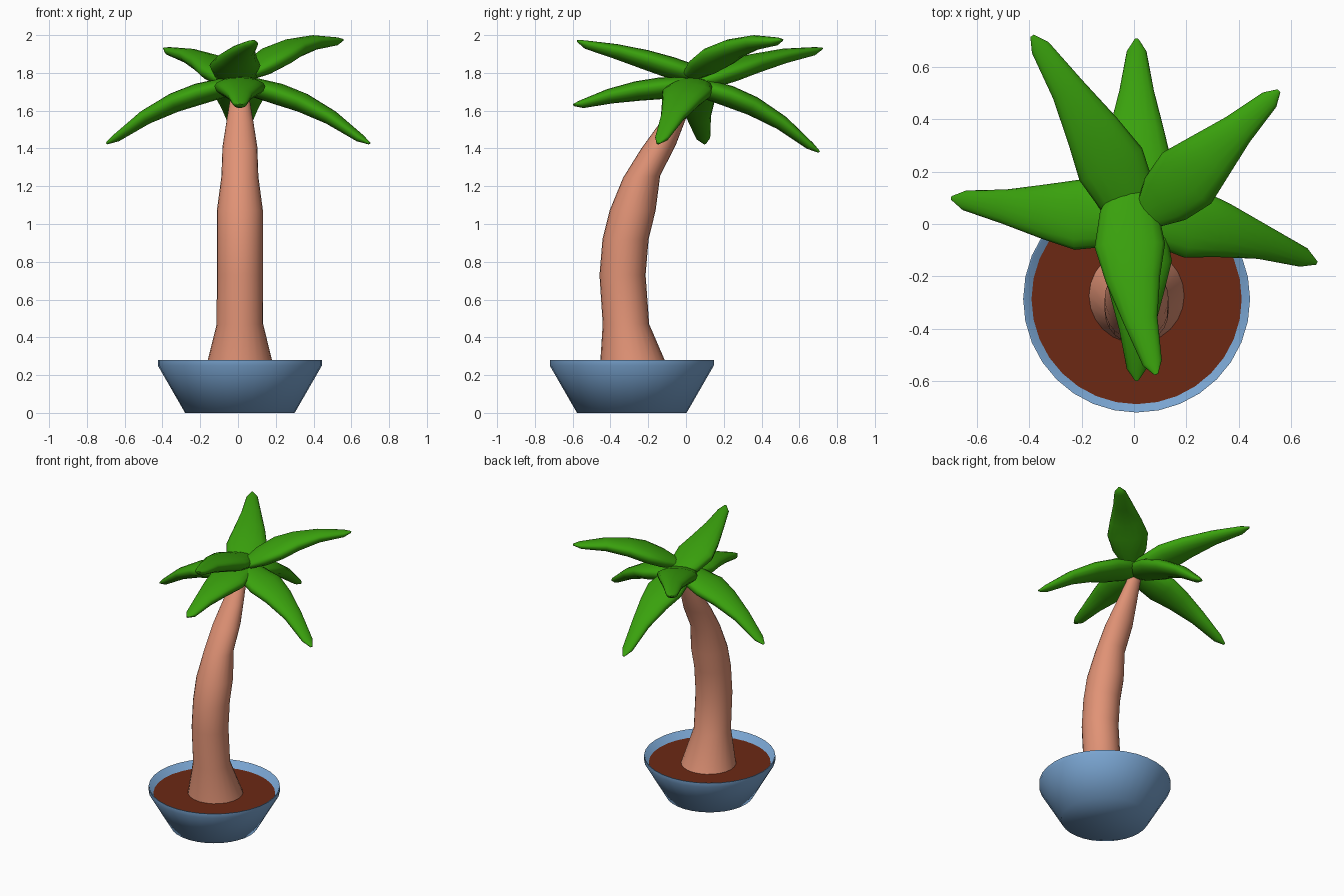
import bpy, math
from mathutils import Vector

if "Cube" in bpy.data.objects:
    bpy.data.objects.remove(bpy.data.objects["Cube"])

CX, CY = 0.01, -0.287  # pot centre


def material(name, rgb):
    m = bpy.data.materials.new(name)
    m.diffuse_color = (*rgb, 1)
    m.use_nodes = True
    m.node_tree.nodes["Principled BSDF"].inputs["Base Color"].default_value = m.diffuse_color
    return m


LEAF = material("leaf_green", (0.042, 0.36, 0.004))
BARK = material("bark", (0.75, 0.29, 0.18))
GLAZE = material("blue_glaze", (0.19, 0.37, 0.63))
EARTH = material("earth", (0.15, 0.022, 0.007))


def loft(name, rings, mat, angle):
    """Skin a list of equal-length closed rings and cap both ends."""
    n = len(rings[0])
    verts = [p for r in rings for p in r]
    faces = [tuple(reversed(range(n)))]
    for i in range(len(rings) - 1):
        for j in range(n):
            k = (j + 1) % n
            faces.append((i*n + j, i*n + k, (i+1)*n + k, (i+1)*n + j))
    faces.append(tuple(range(len(verts) - n, len(verts))))
    me = bpy.data.meshes.new(name)
    me.from_pydata(verts, [], faces)
    me.materials.append(mat)
    ob = bpy.data.objects.new(name, me)
    bpy.context.collection.objects.link(ob)
    bpy.ops.object.select_all(action='DESELECT')
    ob.select_set(True)
    bpy.context.view_layer.objects.active = ob
    bpy.ops.object.shade_smooth_by_angle(angle=math.radians(angle))
    return ob


def circle(x, y, z, r, n, slope=0.0):
    """Ring of n points; slope tilts it along y."""
    pts = []
    for i in range(n):
        a = 2 * math.pi * i / n
        dy = r * math.sin(a)
        pts.append((x + r * math.cos(a), y + dy, z + slope * dy))
    return pts


# Pot: flared bowl with a short upright lip and sloping inside
pot_profile = [(0.29, 0), (0.434, 0.25), (0.434, 0.28), (0.428, 0.28), (0.40, 0.225)]
loft("pot", [circle(CX, CY, z, r, 32) for r, z in pot_profile], GLAZE, 75)

# Soil disc
loft("soil", [circle(CX, CY, z, 0.402, 32) for z in (0.20, 0.232)], EARTH, 30)

# Trunk: curved and tapering (y, z, radius, tilt)
trunk_path = [(-0.272, 0.22, 0.185, 0), (-0.318, 0.47, 0.123, 0), (-0.336, 0.73, 0.122, 0),
              (-0.32, 0.92, 0.122, 0), (-0.283, 1.07, 0.122, 0), (-0.235, 1.25, 0.098, 0.05),
              (-0.145, 1.41, 0.092, 0.12), (-0.068, 1.55, 0.07, 0.2), (0.03, 1.73, 0.04, 0.1)]
loft("trunk", [circle(CX, y, z, r, 24, s) for y, z, r, s in trunk_path], BARK, 50)


# Leaves: arched blades, lightly domed on top and keeled below
# (position along the leaf, half width, thickness)
STATIONS = [(0, 0.06, 0.07), (0.14, 0.112, 0.105), (0.32, 0.135, 0.115), (0.5, 0.105, 0.105),
            (0.72, 0.066, 0.08), (0.94, 0.038, 0.045), (1, 0.008, 0.012)]


def leaf(name, base, mid, tip):
    b, m, t = Vector(base), Vector(mid), Vector(tip)
    c = 2 * m - (b + t) / 2
    rings = []
    for u, hw, thick in STATIONS:
        p = b * (1-u)**2 + c * 2*u*(1-u) + t * u*u
        tan = ((c - b) * (1-u) + (t - c) * u).normalized()
        side = tan.cross(Vector((0, 0, 1))).normalized()
        up = side.cross(tan)
        ring = []
        for i in range(16):
            a = -2 * math.pi * i / 16
            h = 0.4 if math.sin(a) > 0 else 0.6
            ring.append(p + side * hw * math.cos(a)
                        + up * thick * (h * math.sin(a) - 0.4))
        rings.append(ring)
    loft(name, rings, LEAF, 55)


leaf("leaf_back_low", (0.01, 0.0, 1.78), (0.01, 0.38, 1.67), (0.01, 0.71, 1.385))
leaf("leaf_left_low", (0.02, 0.02, 1.78), (-0.36, 0.05, 1.69), (-0.70, 0.10, 1.43))
leaf("leaf_right_low", (0.0, 0.04, 1.78), (0.36, -0.03, 1.69), (0.70, -0.15, 1.43))
leaf("leaf_front_low", (0.01, 0.08, 1.78), (0.01, -0.27, 1.755), (0.01, -0.60, 1.635))
leaf("leaf_front_high", (-0.01, 0.16, 1.80), (-0.005, -0.2, 1.92), (0.085, -0.575, 1.975))
leaf("leaf_back_left_high", (0.03, -0.02, 1.76), (-0.155, 0.35, 1.90), (-0.39, 0.72, 1.935))
leaf("leaf_back_right_high", (0.04, 0.02, 1.82), (0.28, 0.25, 1.98), (0.555, 0.51, 1.98))
